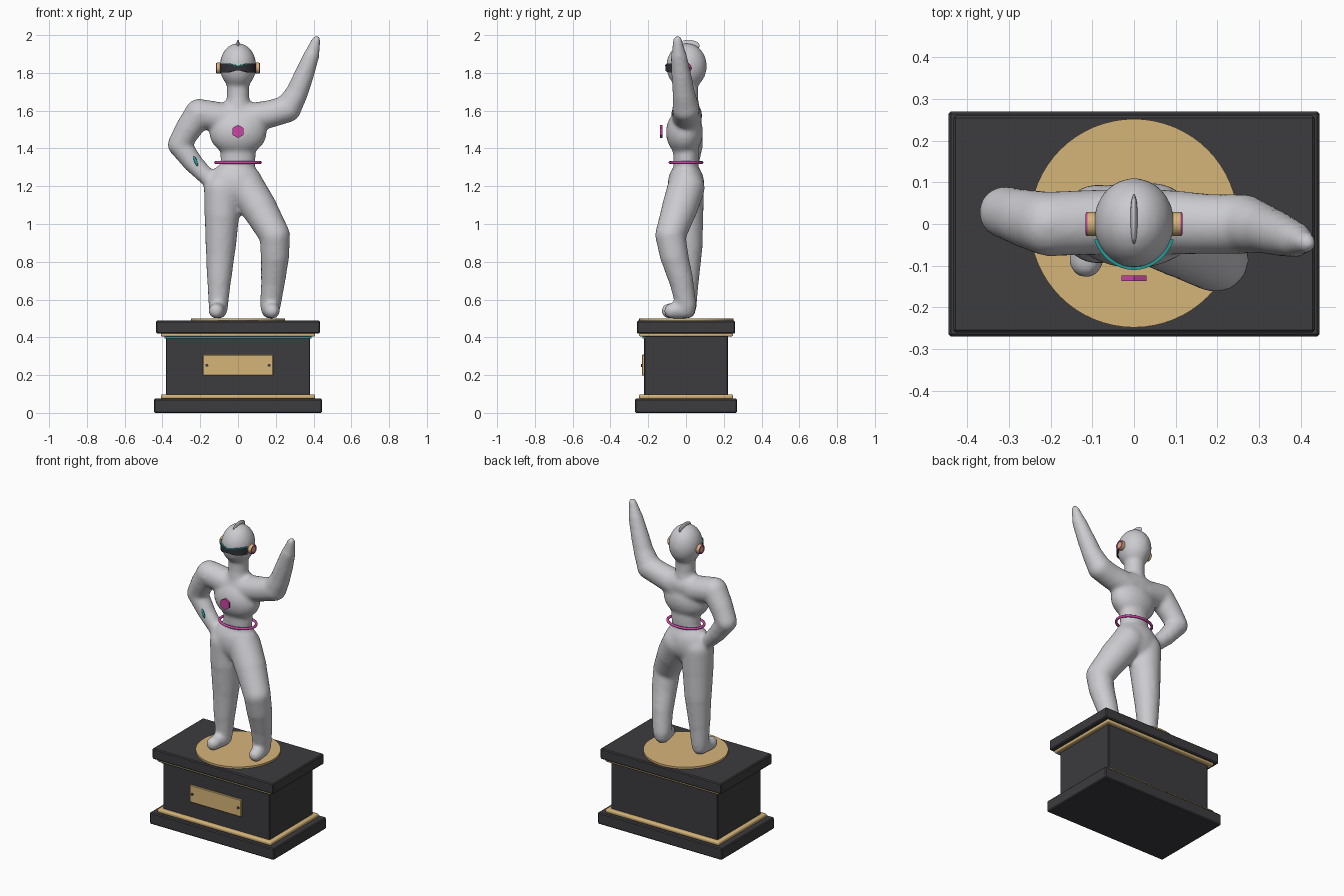
import bpy, bmesh, math
from mathutils import Vector, Matrix

if "Cube" in bpy.data.objects:
    bpy.data.objects.remove(bpy.data.objects["Cube"])


def material(name, rgb):
    m = bpy.data.materials.new(name)
    m.diffuse_color = (*rgb, 1)
    m.use_nodes = True
    m.node_tree.nodes["Principled BSDF"].inputs["Base Color"].default_value = m.diffuse_color
    return m


SILVER = material("silver", (0.60, 0.60, 0.63))
BLACK = material("black_stone", (0.045, 0.045, 0.05))
GOLD = material("gold", (0.67, 0.46, 0.19))
MAGENTA = material("magenta", (0.60, 0.06, 0.38))
TEAL = material("teal", (0.02, 0.34, 0.32))
VISOR = material("visor_dark", (0.03, 0.03, 0.04))


def finish(name, bm, mat, smooth=True):
    bmesh.ops.recalc_face_normals(bm, faces=bm.faces)
    me = bpy.data.meshes.new(name)
    bm.to_mesh(me)
    bm.free()
    me.materials.append(mat)
    ob = bpy.data.objects.new(name, me)
    bpy.context.collection.objects.link(ob)
    if smooth:
        bpy.context.view_layer.objects.active = ob
        ob.select_set(True)
        bpy.ops.object.shade_smooth_by_angle(angle=math.radians(40))
        ob.select_set(False)
    return ob


def box(name, x, y0, y1, z0, z1, mat, bevel=0.0, segments=1):
    bm = bmesh.new()
    bmesh.ops.create_cube(bm, size=1)
    bmesh.ops.transform(bm, verts=bm.verts, matrix=Matrix.Translation((0, (y0 + y1) / 2, (z0 + z1) / 2))
                        @ Matrix.Diagonal((2 * x, y1 - y0, z1 - z0, 1)))
    if bevel:
        bmesh.ops.bevel(bm, geom=bm.edges[:], offset=bevel, segments=segments, affect='EDGES', profile=0.5)
    return finish(name, bm, mat, segments > 1)


def cylinder(name, loc, r, depth, axis, mat, sides=32, spin=0.0):
    bm = bmesh.new()
    bmesh.ops.create_cone(bm, cap_ends=True, segments=sides, radius1=r, radius2=r, depth=depth)
    rot = Vector(axis).to_track_quat('Z', 'Y').to_matrix().to_4x4() @ Matrix.Rotation(spin, 4, 'Z')
    bmesh.ops.transform(bm, verts=bm.verts, matrix=Matrix.Translation(loc) @ rot)
    return finish(name, bm, mat, sides > 8)


def ring(name, loc, rx, ry, minor, mat, axis=(0, 0, 1), n=48, k=10):
    bm = bmesh.new()
    rot = Vector(axis).to_track_quat('Z', 'Y').to_matrix()
    rows = []
    for i in range(n):
        a = 2 * math.pi * i / n
        rows.append([])
        for j in range(k):
            b = 2 * math.pi * j / k
            d = minor * math.cos(b)
            p = Vector(((rx + d) * math.cos(a), (ry + d) * math.sin(a), minor * math.sin(b)))
            rows[-1].append(bm.verts.new(rot @ p + Vector(loc)))
    for i in range(n):
        for j in range(k):
            q, s = rows[i], rows[(i + 1) % n]
            bm.faces.new((q[j], s[j], s[(j + 1) % k], q[(j + 1) % k]))
    return finish(name, bm, mat)


def blob(bm, c, r, tilt=0.0):
    m = Matrix.Translation(c) @ Matrix.Rotation(tilt, 4, 'Y') @ Matrix.Diagonal((*r, 1))
    bmesh.ops.create_uvsphere(bm, u_segments=32, v_segments=20, radius=1, matrix=m)


def limb(bm, points):
    """Chain of tapered capsules; each point is x, y, z, radius."""
    for p, q in zip(points, points[1:]):
        a, b = Vector(p[:3]), Vector(q[:3])
        rot = (b - a).to_track_quat('Z', 'Y').to_matrix()
        new = bmesh.ops.create_uvsphere(bm, u_segments=24, v_segments=15, radius=1)['verts']
        for v in new:
            end, r = (b, q[3]) if v.co.z > 0 else (a, p[3])
            v.co = end + rot @ v.co * r


# Pedestal
box("pedestal_foot", 0.445, -0.27, 0.27, 0.0, 0.075, BLACK, 0.006)
box("pedestal_body", 0.382, -0.222, 0.222, 0.07, 0.42, BLACK, 0.004)
box("pedestal_top", 0.434, -0.26, 0.26, 0.42, 0.488, BLACK, 0.006)
box("lower_gold_trim", 0.408, -0.248, 0.248, 0.074, 0.098, GOLD, 0.008, 3)
box("upper_gold_trim", 0.408, -0.248, 0.248, 0.404, 0.424, GOLD, 0.008, 3)
box("teal_strip", 0.388, -0.23, -0.218, 0.394, 0.404, TEAL)
cylinder("gold_disc", (0, 0.002, 0.4935), 0.25, 0.013, (0, 0, 1), GOLD, 64)

# Plaque with two screws
box("plaque", 0.185, -0.233, -0.22, 0.197, 0.308, GOLD, 0.003)
for s in (-1, 1):
    cylinder("plaque_screw", (s * 0.165, -0.234, 0.252), 0.008, 0.008, (0, -1, 0), BLACK, 16)

# Figure: overlapping volumes fused by a voxel remesh
bm = bmesh.new()
blob(bm, (0, 0.003, 1.836), (0.097, 0.108, 0.122))
limb(bm, [(0, 0.005, 1.56, 0.075), (0, 0.005, 1.66, 0.06), (0, 0.005, 1.76, 0.06)])
blob(bm, (0, -0.008, 1.485), (0.152, 0.098, 0.125))
blob(bm, (0, 0.008, 1.575), (0.19, 0.078, 0.075))
blob(bm, (0, 0.0, 1.36), (0.094, 0.068, 0.17))
blob(bm, (-0.015, 0, 1.205), (0.15, 0.098, 0.13))
# Arm with the hand on the hip
limb(bm, [(-0.06, 0.005, 1.56, 0.08), (-0.205, 0.0, 1.585, 0.078), (-0.265, 0.015, 1.5, 0.07),
          (-0.31, 0.028, 1.42, 0.063), (-0.235, 0.015, 1.32, 0.053), (-0.16, 0.0, 1.245, 0.045),
          (-0.12, -0.01, 1.2, 0.045)])
# Raised arm
limb(bm, [(0.06, 0.005, 1.56, 0.08), (0.18, 0.0, 1.585, 0.073), (0.262, 0.0, 1.61, 0.073),
          (0.31, -0.012, 1.69, 0.06), (0.35, -0.025, 1.79, 0.053), (0.388, -0.038, 1.89, 0.043),
          (0.415, -0.045, 1.975, 0.024)])
# Straight leg
limb(bm, [(-0.085, 0.0, 1.18, 0.096), (-0.085, 0.0, 1.05, 0.093), (-0.092, 0.008, 0.87, 0.08),
          (-0.1, 0.005, 0.70, 0.064), (-0.104, 0.005, 0.57, 0.052), (-0.104, 0.0, 0.548, 0.05)])
limb(bm, [(-0.104, 0.005, 0.546, 0.048), (-0.115, -0.09, 0.54, 0.041)])
# Bent leg
limb(bm, [(0.045, 0.0, 1.19, 0.1), (0.115, -0.035, 1.08, 0.095), (0.195, -0.083, 0.94, 0.081),
          (0.196, -0.062, 0.83, 0.076), (0.186, -0.025, 0.70, 0.065), (0.172, 0.0, 0.57, 0.055)])
limb(bm, [(0.17, 0.0, 0.548, 0.05), (0.18, -0.075, 0.54, 0.042)])
figure = finish("figure", bm, SILVER)
rm = figure.modifiers.new("fuse", 'REMESH')
rm.mode = 'VOXEL'
rm.voxel_size = 0.011
rm.use_smooth_shade = True
sm = figure.modifiers.new("soften", 'SMOOTH')
sm.factor = 0.5
sm.iterations = 10

# Head crest
bm = bmesh.new()
blob(bm, (0, 0.012, 1.944), (0.009, 0.06, 0.03))
finish("head_crest", bm, SILVER)


# Wraparound visor, narrower at the nose, with a teal top edge
def band(name, grow, z_low, z_high, mat, n=32, half=1.2):
    bm = bmesh.new()
    rows = []
    for i in range(n + 1):
        t = -1 + 2 * i / n
        a = t * half
        row = []
        for g, f in ((grow, z_low), (grow, z_high), (grow - 0.012, z_high), (grow - 0.012, z_low)):
            row.append(bm.verts.new(((0.096 + g) * math.sin(a), 0.003 - (0.107 + g) * math.cos(a), f(abs(t)))))
        rows.append(row)
    for q, s in zip(rows, rows[1:]):
        for j in range(4):
            bm.faces.new((q[j], s[j], s[(j + 1) % 4], q[(j + 1) % 4]))
    bm.faces.new(rows[0])
    bm.faces.new(rows[-1])
    return finish(name, bm, mat)


def wide(t):
    return 0.012 + 0.011 * min(1, t * 2.2)


band("visor", 0.005, lambda t: 1.826 - wide(t), lambda t: 1.826 + wide(t), VISOR)
band("visor_edge", 0.006, lambda t: 1.824 + wide(t), lambda t: 1.828 + wide(t), TEAL)

# Ear cups
for s in (-1, 1):
    cylinder("ear_cup", (s * 0.1, 0, 1.825), 0.029, 0.024, (s, 0, 0), GOLD)
    ring("ear_ring", (s * 0.111, 0, 1.825), 0.024, 0.024, 0.005, MAGENTA, (s, 0, 0), 32)

# Belt ring, chest badge and arm mark
ring("belt_ring", (0, 0, 1.325), 0.118, 0.084, 0.008, MAGENTA)
cylinder("chest_badge", (0, -0.13, 1.49), 0.035, 0.013, (0, -1, 0), MAGENTA, 6, 0.0)
bm = bmesh.new()
blob(bm, (-0.224, -0.036, 1.333), (0.008, 0.007, 0.028), -0.35)
finish("arm_mark", bm, TEAL)
